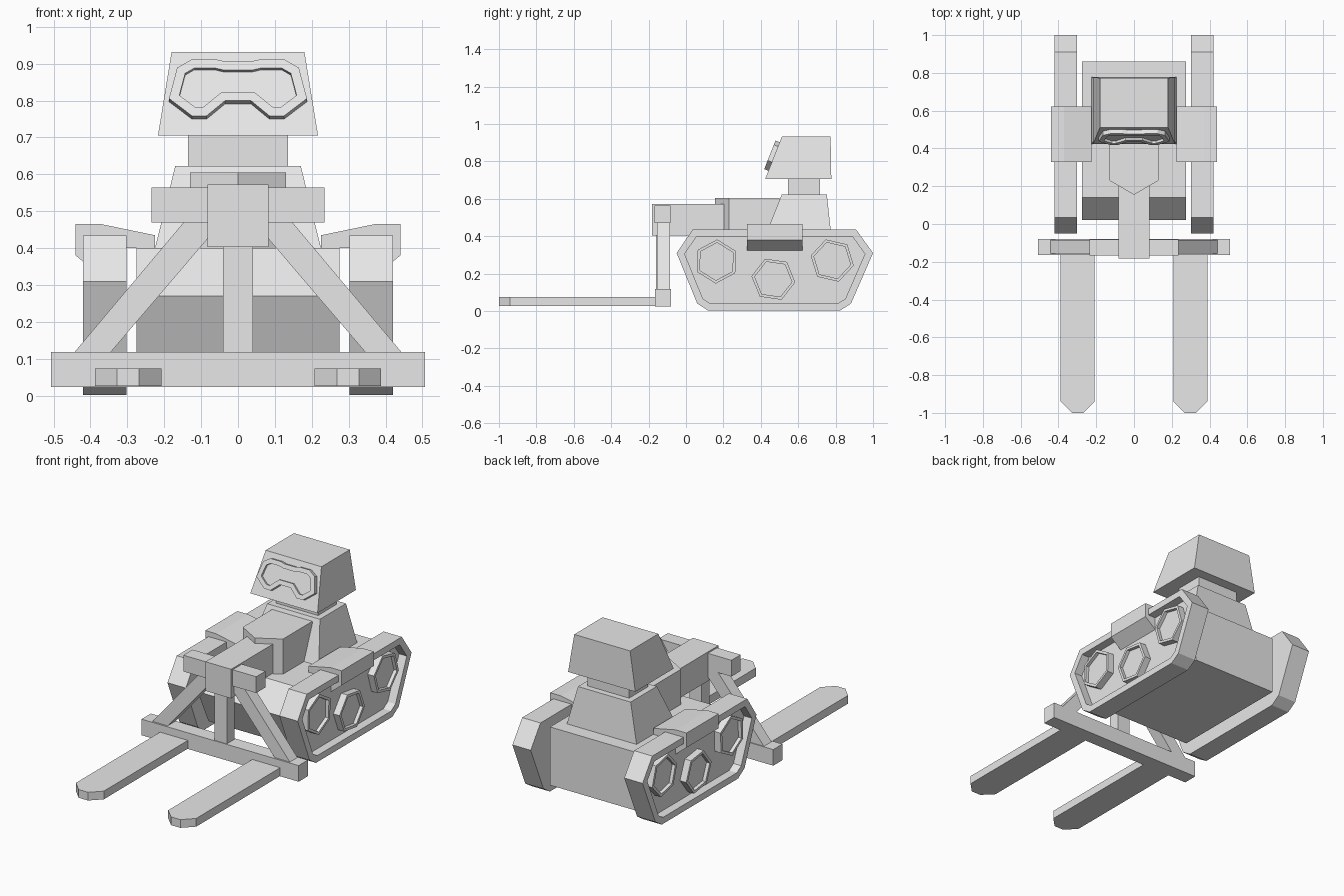
import bpy, bmesh, math
from mathutils import Vector

cube = bpy.data.objects.get("Cube")
if cube:
    bpy.data.objects.remove(cube, do_unlink=True)

grey = bpy.data.materials.new("light_grey")
grey.use_nodes = True
grey.diffuse_color = (0.8, 0.8, 0.8, 1)
grey.node_tree.nodes["Principled BSDF"].inputs["Base Color"].default_value = (0.8, 0.8, 0.8, 1)


def loft(name, start, end, mirror=False, inset=0, depth=0):
    """Solid between two matching outlines; the end face may get a straight-walled recess."""
    bm = bmesh.new()
    a = [bm.verts.new(p) for p in start]
    b = [bm.verts.new(p) for p in end]
    n = len(a)
    bm.faces.new(a)
    cap = bm.faces.new(b)
    for i in range(n):
        j = (i + 1) % n
        bm.faces.new((a[i], a[j], b[j], b[i]))
    bmesh.ops.recalc_face_normals(bm, faces=bm.faces)
    if inset:
        bmesh.ops.inset_region(bm, faces=[cap], thickness=inset, use_even_offset=True)
        inward = cap.normal * -depth
        floor = bmesh.ops.extrude_discrete_faces(bm, faces=[cap])["faces"][0]
        bmesh.ops.translate(bm, verts=list(floor.verts), vec=inward)
    mesh = bpy.data.meshes.new(name)
    bm.to_mesh(mesh)
    bm.free()
    mesh.materials.append(grey)
    obj = bpy.data.objects.new(name, mesh)
    bpy.context.collection.objects.link(obj)
    if mirror:
        obj.modifiers.new("Mirror", "MIRROR").use_mirror_merge = False
    return obj


def prism(name, axis, pts, lo, hi, **kw):
    """Extrude a 2D outline along x, y or z."""
    def place(p, t):
        c = list(p)
        c.insert("xyz".index(axis), t)
        return c
    return loft(name, [place(p, lo) for p in pts], [place(p, hi) for p in pts], **kw)


def rect(x0, x1, y0, y1):
    return [(x0, y0), (x1, y0), (x1, y1), (x0, y1)]


def box(name, x, y, z):
    return prism(name, "z", rect(*x, *y), *z)


def taper(name, w0, y0, z0, w1, y1, z1):
    """Block whose rectangular top differs from its base."""
    loft(name, [(*p, z0) for p in rect(-w0, w0, *y0)], [(*p, z1) for p in rect(-w1, w1, *y1)])


# Hull with a pointed nose
prism("hull", "x", [(0.02, 0.27), (0.14, 0.4), (0.86, 0.4), (0.86, 0.06), (0.12, 0.06)], -0.275, 0.275)

# Tracks with recessed outer sides
track = [(-0.05, 0.31), (0.035, 0.435), (0.91, 0.435), (1, 0.31),
         (0.882, 0.04), (0.823, 0.002), (0.12, 0.002), (0.06, 0.04)]
prism("track", "x", track, 0.302, 0.42, mirror=True, inset=0.038, depth=0.05)

# Hexagonal road wheels, each turned a little
for name, y, z, turn in (("front", 0.163, 0.265, 28), ("middle", 0.467, 0.17, -8), ("rear", 0.782, 0.27, -13)):
    angles = [math.radians(turn + 60 * i) for i in range(6)]
    hexagon = [(y + 0.118 * math.cos(a), z + 0.118 * math.sin(a)) for a in angles]
    prism(name + "_wheel", "x", hexagon, 0.36, 0.41, mirror=True, inset=0.015, depth=0.02)

# Fenders bridging hull and tracks
fender = [(0.225, 0.4), (0.225, 0.435), (0.37, 0.465), (0.44, 0.465), (0.44, 0.38), (0.36, 0.315), (0.31, 0.4)]
prism("fender", "y", fender, 0.327, 0.623, mirror=True)

# Torso, neck and head
taper("torso", 0.225, (0.423, 0.777), 0.4, 0.17, (0.512, 0.753), 0.623)
box("neck", (-0.135, 0.135), (0.545, 0.717), (0.61, 0.72))
taper("head", 0.217, (0.423, 0.777), 0.705, 0.18, (0.512, 0.773), 0.932)

# Goggles raised from the sloping face
half = [(0.035, 0.897), (0.06, 0.903), (0.125, 0.903), (0.165, 0.88),
        (0.187, 0.797), (0.125, 0.75), (0.085, 0.75), (0.035, 0.791)]
outline = half + [(-x, z) for x, z in reversed(half)]
out = Vector((0, -0.93, 0.37))
front = [Vector((x, 0.423 + (z - 0.705) * 0.392, z)) + out * 0.024 for x, z in outline]
loft("goggles", [p - out * 0.034 for p in front], front, inset=0.025, depth=0.014)

# Chest block with a pointed front
prism("chest_block", "z", [(-0.13, 0.5), (-0.13, 0.23), (0, 0.155), (0.13, 0.23), (0.13, 0.5)], 0.39, 0.605)

# Lifting arm and fork frame
box("arm", (-0.083, 0.083), (-0.182, 0.21), (0.403, 0.573))
box("upper_crossbar", (-0.235, 0.235), (-0.168, -0.083), (0.47, 0.565))
box("lower_crossbar", (-0.507, 0.507), (-0.165, -0.08), (0.024, 0.118))
box("centre_post", (-0.04, 0.04), (-0.16, -0.088), (0.11, 0.42))
prism("diagonal_strut", "y", [(0.347, 0.116), (0.445, 0.116), (0.143, 0.475), (0.04, 0.475)],
      -0.155, -0.085, mirror=True)

# Fork tines with clipped tips
tine = [(0.208, -0.15), (0.208, -0.94), (0.268, -1), (0.328, -1), (0.388, -0.94), (0.388, -0.15)]
prism("fork_tine", "z", tine, 0.026, 0.074, mirror=True)
